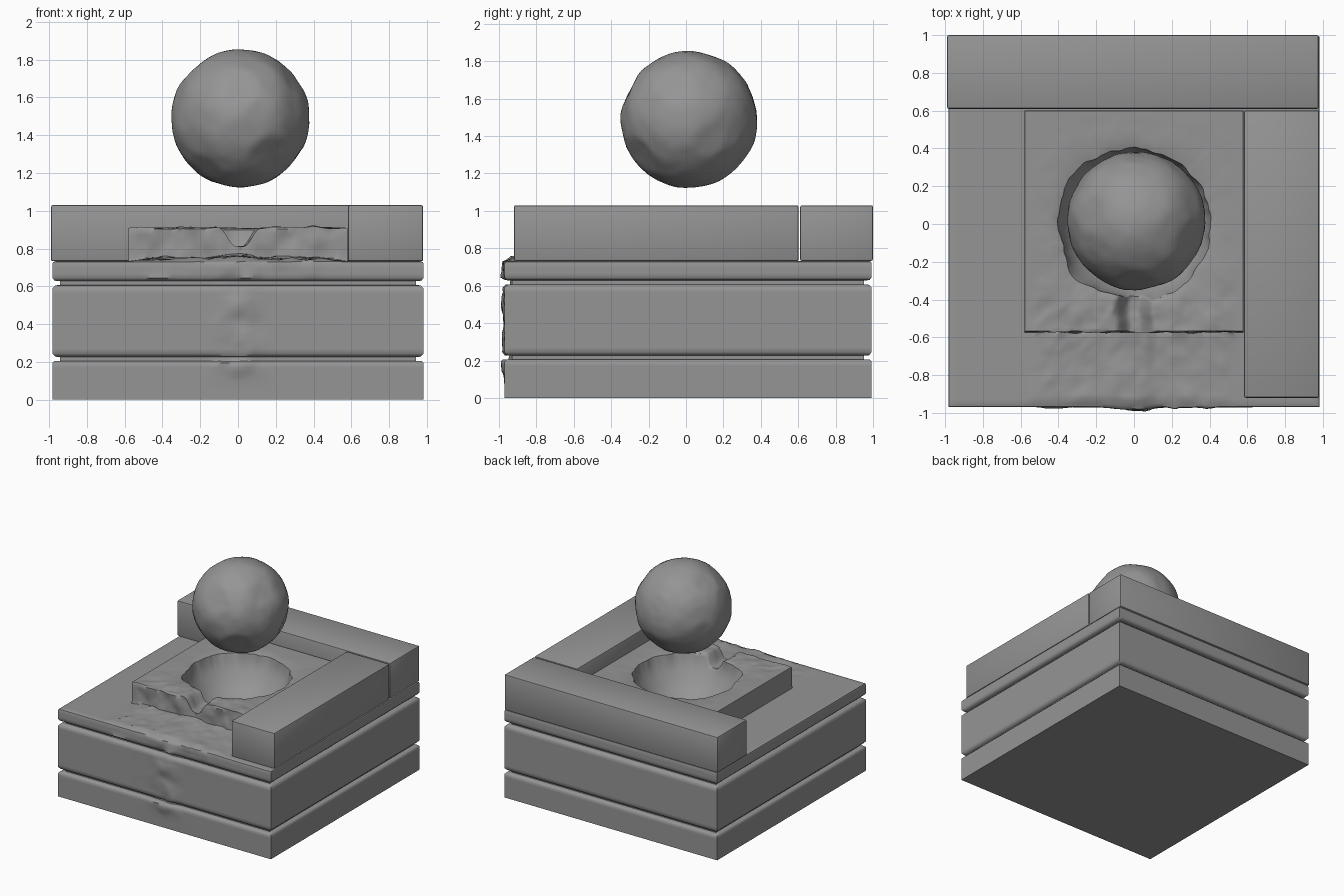
import bpy, bmesh, math
from mathutils import Vector, noise

if "Cube" in bpy.data.objects:
    bpy.data.objects.remove(bpy.data.objects["Cube"])

SIDE = 72                      # points along each side of a ring
BOWL_R = 0.385
stone = bpy.data.materials.new("dark_stone")
stone.diffuse_color = (0.3, 0.3, 0.3, 1)
stone.use_nodes = True
stone.node_tree.nodes["Principled BSDF"].inputs["Base Color"].default_value = stone.diffuse_color


def fbm(x, y, z, f):
    return noise.fractal(Vector((x * f, y * f, z * f)), 1.0, 2.0, 3)


def smooth(a, b, v):
    t = min(1, max(0, (v - a) / (b - a)))
    return t * t * (3 - 2 * t)


def lerp(a, b, t):
    return a + (b - a) * t


def finish(bm, name, angle=35):
    bmesh.ops.recalc_face_normals(bm, faces=bm.faces)
    me = bpy.data.meshes.new(name)
    bm.to_mesh(me)
    bm.free()
    me.materials.append(stone)
    ob = bpy.data.objects.new(name, me)
    bpy.context.collection.objects.link(ob)
    bpy.ops.object.select_all(action='DESELECT')
    ob.select_set(True)
    bpy.context.view_layer.objects.active = ob
    bpy.ops.object.shade_smooth_by_angle(angle=math.radians(angle))
    return ob


# Unit square outline, counter-clockwise, front side first
us = [-1 + 2 * i / SIDE for i in range(SIDE)]
unit = ([(u, -1) for u in us] + [(1, u) for u in us]
        + [(-u, 1) for u in us] + [(-1, -u) for u in us])


def square(x, y0, y1, z):
    return [Vector((p * x, (y0 + y1) / 2 + q * (y1 - y0) / 2, z)) for p, q in unit]


def circle(r, z):
    return [Vector((p * r / math.hypot(p, q), q * r / math.hypot(p, q), z)) for p, q in unit]


# Moulded pedestal: (inset, z) profile, refined so the front can be worn
profile = [(0, 0), (0, 0.195), (0.01, 0.205), (0.04, 0.206), (0.04, 0.226),
           (0.015, 0.228), (0, 0.245), (0, 0.59), (0.015, 0.605), (0.04, 0.607), (0.04, 0.628),
           (0.012, 0.63), (0, 0.645), (0, 0.715), (0.004, 0.728), (0.018, 0.733)]
fine = []
for (a, z0), (b, z1) in zip(profile, profile[1:]):
    n = max(1, round((z1 - z0) / 0.025))
    fine += [(lerp(a, b, k / n), lerp(z0, z1, k / n)) for k in range(n)]
fine.append(profile[-1])

rings = []
for inset, z in fine:
    ring = square(0.983 - inset, -0.97 + inset, 0.993 - inset, z)
    for v in ring[:SIDE + 1]:
        stain = math.exp(-(v.x / 0.12) ** 2)
        wear = 1 - smooth(0.4, 0.65, abs(v.x))
        v.y -= stain * max(0, 0.008 + 0.018 * fbm(v.x, 2, z, 9)) * smooth(0, 0.2, z)
        if z > 0.64:
            v.y -= wear * max(0, 0.015 * fbm(v.x, 5, z, 9))
            v.z += wear * 0.012 * max(0, fbm(v.x, 7, z, 8)) * smooth(0.68, 0.73, z)
    rings.append(ring)

# Upper deck with runoff deposits, reaching the raised block
outer, foot = rings[-1], square(0.581, -0.575, 0.6, 0.733)
for k in range(1, 15):
    t = k / 14
    ring = [a.lerp(b, t) for a, b in zip(outer, foot)]
    for v in ring[:SIDE + 1]:
        wear = 1 - smooth(0.42, 0.6, abs(v.x))
        v.z = 0.733 + wear * (0.006 + 0.02 * abs(fbm(v.x, v.y, 1, 6))
                              + 0.015 * math.exp(-(v.x / 0.09) ** 2) + 0.012 * t ** 4)
    rings.append(ring)

# Raised block sides
for k in range(6):
    ring = square(0.58, -0.57, 0.6, lerp(0.75, 0.903, k / 5))
    for v in ring[:SIDE + 1]:
        edge = 1 - smooth(0.5, 0.58, abs(v.x))
        v.y += 0.016 * fbm(v.x, 3, v.z, 8) * edge
    rings.append(ring)

# Basin top, sagging a little towards an uneven rim
border = square(0.578, -0.566, 0.599, 0.91)
rim = circle(BOWL_R + 0.02, 0.9)
for v in rim:
    f = 1 + 0.07 * fbm(v.x, v.y, 6, 5)
    v.x, v.y = v.x * f, v.y * f
for k in range(15):
    ring = [a.lerp(b, k / 14) for a, b in zip(border, rim)]
    for v in ring:
        edge = min(smooth(0, 0.1, 0.58 - abs(v.x)), smooth(0, 0.1, 0.6 - v.y))
        front = smooth(0.2, 0.5, -v.y)
        v.z = 0.91 - 0.012 * (k / 14) ** 6 + edge * (0.003 + 0.012 * front) * fbm(v.x, v.y, 4, 6)
    rings.append(ring)

# Hemispherical bowl, its upper wall blending out to the uneven rim
for k in range(19):
    a = math.radians(lerp(6, 88.5, k / 18))
    ring = circle(BOWL_R * math.cos(a), 0.91 - 0.34 * math.sin(a))
    blend = 0.75 * max(0, 1 - k / 6) ** 2
    for v, r in zip(ring, rim):
        v.x, v.y = lerp(v.x, r.x, blend), lerp(v.y, r.y, blend)
    rings.append(ring)

# Cut the spout: lower everything in the channel to its V-shaped floor
for ring in rings[len(fine) + 14:]:
    for v in ring:
        if v.y < -0.25 and v.z > 0.8:
            x = abs(v.x - 0.005 - 0.015 * fbm(v.y, 1, 1, 5))
            if x < 0.11:
                floor = 0.81 + 0.1 * smooth(0.02, 0.11, x) + 0.008 * fbm(v.x, v.y, 9, 10)
                v.z = min(v.z, floor)

bm = bmesh.new()
loops = [[bm.verts.new(v) for v in ring] for ring in rings]
n = SIDE * 4
for lo, hi in zip(loops, loops[1:]):
    for i in range(n):
        j = (i + 1) % n
        bm.faces.new((lo[i], lo[j], hi[j], hi[i]))
bm.faces.new(loops[0][::-1])
bm.faces.new(loops[-1])
finish(bm, "pedestal_with_basin", 50)


# Stone curbs on the back and right
def curb(name, x0, x1, y0, y1, z0=0.733, z1=1.03):
    bm = bmesh.new()
    bmesh.ops.create_cube(bm, size=1)
    for v in bm.verts:
        v.co = Vector((lerp(x0, x1, v.co.x + 0.5), lerp(y0, y1, v.co.y + 0.5),
                       lerp(z0, z1, v.co.z + 0.5)))
    bmesh.ops.bevel(bm, geom=bm.edges[:], offset=0.01, segments=2, profile=0.5, affect='EDGES')
    finish(bm, name)


curb("back_curb", -0.99, 0.978, 0.61, 1.0)
curb("right_curb", 0.583, 0.98, -0.92, 0.602)

# Worn stone ball floating over the basin
bm = bmesh.new()
bmesh.ops.create_icosphere(bm, subdivisions=5, radius=1)
chips = [(Vector(d).normalized(), h) for d, h in (
    ((0.4, -0.7, -0.5), 0.95), ((-0.5, -0.5, -0.75), 0.965), ((0.8, -0.3, 0.6), 0.965),
    ((-0.7, 0.1, 0.75), 0.965), ((0.3, 0.8, -0.6), 0.96), ((-0.8, 0.5, -0.2), 0.97),
    ((0, -1, 0.5), 0.96), ((0, 1, 0.35), 0.975), ((0.9, 0.3, -0.3), 0.97))]
for v in bm.verts:
    p = v.co.copy()
    for d, h in chips:
        over = p.dot(d) - h
        if over > 0:
            p -= d * over * 0.8
    p *= 1 + 0.02 * fbm(*v.co, 2.2)
    v.co = p * 0.365 + Vector((0.012, 0.017, 1.488))
finish(bm, "stone_ball", 50)
